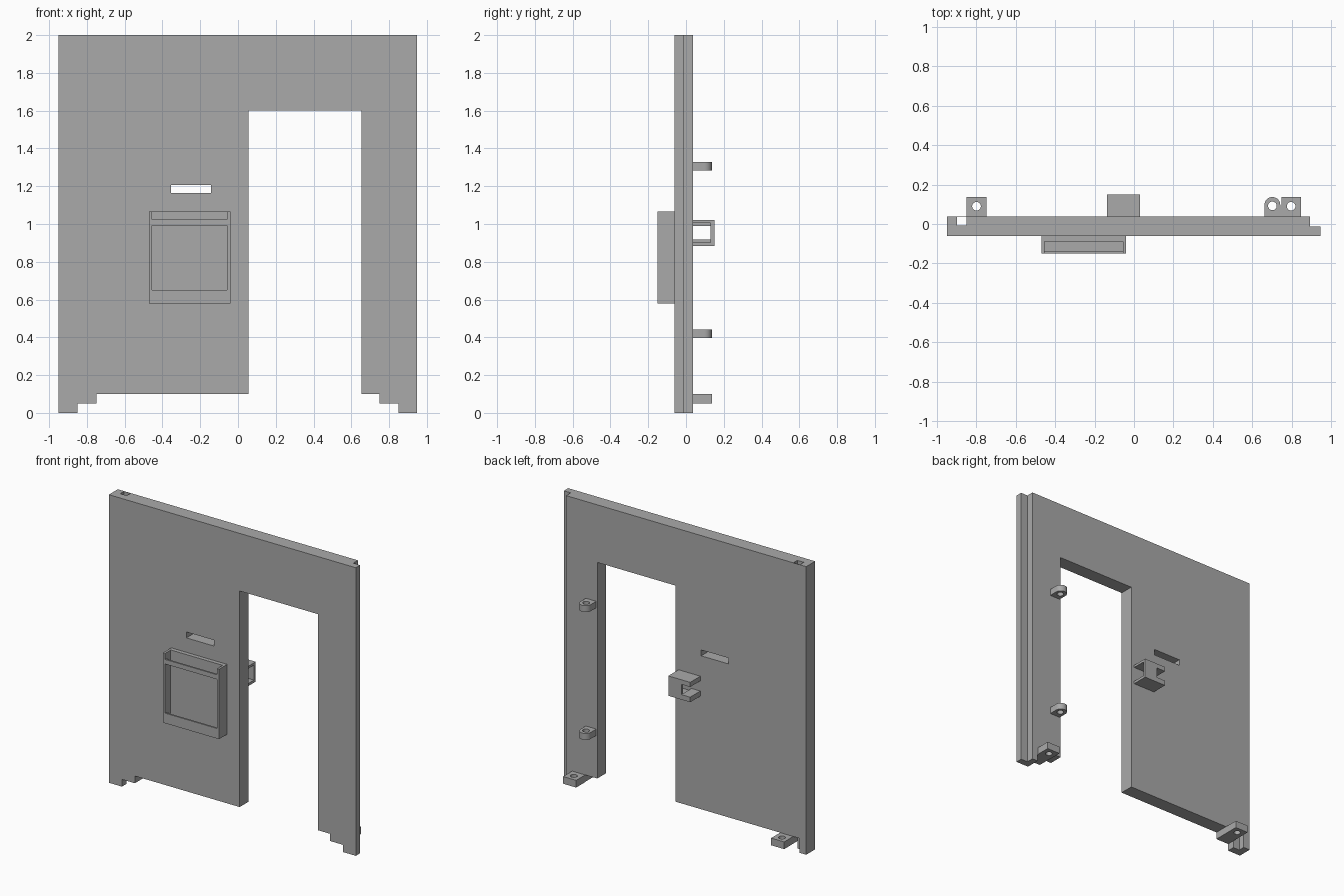
import bpy, bmesh, math
from mathutils import Vector

cube = bpy.data.objects.get("Cube")
if cube:
    bpy.data.objects.remove(cube, do_unlink=True)

grey = bpy.data.materials.new("plain grey")
grey.use_nodes = True
COLOUR = (0.4, 0.4, 0.4, 1)
grey.diffuse_color = COLOUR
grey.node_tree.nodes["Principled BSDF"].inputs["Base Color"].default_value = COLOUR

FRONT, BACK = -0.06, 0.038      # wall faces
REACH = 0.137                   # how far the rear lugs stick out


def prism(name, outline, start, depth):
    """Extrude a closed outline of 3D points along a vector."""
    bm = bmesh.new()
    face = bm.faces.new([bm.verts.new(Vector(p) + Vector(start)) for p in outline])
    grown = bmesh.ops.extrude_face_region(bm, geom=[face])["geom"]
    verts = [g for g in grown if isinstance(g, bmesh.types.BMVert)]
    bmesh.ops.translate(bm, verts=verts, vec=depth)
    bmesh.ops.recalc_face_normals(bm, faces=bm.faces)
    mesh = bpy.data.meshes.new(name)
    bm.to_mesh(mesh)
    bm.free()
    mesh.materials.append(grey)
    obj = bpy.data.objects.new(name, mesh)
    bpy.context.collection.objects.link(obj)
    return obj


def box(name, x, y, z):
    outline = [(x[0], y[0], z[0]), (x[1], y[0], z[0]),
               (x[1], y[1], z[0]), (x[0], y[1], z[0])]
    return prism(name, outline, (0, 0, 0), (0, 0, z[1] - z[0]))


def rod(name, x, y, z, radius, sides=32):
    turn = [2 * math.pi * i / sides for i in range(sides)]
    ring = [(x + radius * math.cos(a), y + radius * math.sin(a), z[0]) for a in turn]
    return prism(name, ring, (0, 0, 0), (0, 0, z[1] - z[0]))


def cut(obj, *cutters):
    """Subtract each cutter for good and discard it."""
    bpy.context.view_layer.objects.active = obj
    for cutter in cutters:
        mod = obj.modifiers.new("cut", "BOOLEAN")
        mod.operation, mod.solver, mod.object = "DIFFERENCE", "EXACT", cutter
        bpy.ops.object.modifier_apply(modifier=mod.name)
        bpy.data.objects.remove(cutter, do_unlink=True)


# Wall with doorway and stepped feet
L, R = -0.95, 0.947
profile = [(L, 0), (-0.85, 0), (-0.85, 0.05), (-0.75, 0.05), (-0.75, 0.1),
           (0.055, 0.1), (0.055, 1.6), (0.655, 1.6), (0.655, 0.1), (0.75, 0.1),
           (0.75, 0.05), (0.85, 0.05), (0.85, 0), (R, 0), (R, 2), (L, 2)]
wall = prism("wall_panel", [(x, FRONT, z) for x, z in profile],
             (0, 0, 0), (0, BACK - FRONT, 0))
cut(wall,
    box("slit", (-0.354, -0.143), (-0.2, 0.2), (1.165, 1.206)),
    box("tongue_step", (0.894, 1.1), (-0.013, 0.2), (-0.1, 2.1)),
    # joint channel behind a thin skin, open at the foot
    box("channel", (-0.9, -0.85), (-0.007, BACK - 0.003), (0.05, 2.1)),
    box("channel_foot", (-0.9, -0.84), (-0.007, 0.2), (-0.1, 0.05)),
    box("channel_gap", (-0.9, -0.85), (-0.007, 0.2), (0.04, 0.1)))

# Bolt lugs at the bottom
for side, cx in (("right", -0.8), ("left", 0.798)):
    lug = box(side + "_bolt_lug", (cx - 0.05, cx + 0.05), (BACK, REACH), (0.05, 0.1))
    cut(lug, rod("bolt_hole", cx, 0.09, (0, 0.2), 0.022))

# Round-ended hinge knuckles beside the doorway
hx, hr = 0.703, 0.04
for name, low in (("lower", 0.396), ("upper", 1.283)):
    arc = [math.pi * i / 16 for i in range(17)]
    outline = [(hx - hr, BACK, low), (hx + hr, BACK, low)]
    outline += [(hx + hr * math.cos(a), REACH - hr + hr * math.sin(a), low) for a in arc]
    hinge = prism(name + "_hinge", outline, (0, 0, 0), (0, 0, 0.045))
    cut(hinge, rod("pin_hole", hx, 0.092, (low - 0.1, low + 0.1), 0.022))
    bpy.ops.object.select_all(action="DESELECT")
    hinge.select_set(True)
    bpy.context.view_layer.objects.active = hinge
    bpy.ops.object.shade_smooth_by_angle()

# Latch bracket: hollow along x, back plate open on one half
latch = box("latch_bracket", (-0.137, 0.031), (BACK, 0.15), (0.884, 1.022))
cut(latch,
    box("bore", (-0.2, 0.1), (0, 0.131), (0.919, 0.99)),
    box("wide_bore", (-0.069, 0.1), (0, 0.131), (0.902, 1.006)),
    box("open_half", (-0.2, -0.069), (0, 0.2), (0.919, 0.99)))

# Document pocket on the front
inner = (-0.455, -0.057)
pocket = box("front_pocket", (-0.471, -0.041), (-0.15, FRONT), (0.58, 1.065))
cut(pocket,
    box("cavity", inner, (-0.138, -0.088), (0.6, 1.2)),
    box("top_notch", inner, (-0.2, -0.1), (1.023, 1.2)),
    box("window", inner, (-0.2, -0.12), (0.65, 0.991)))
